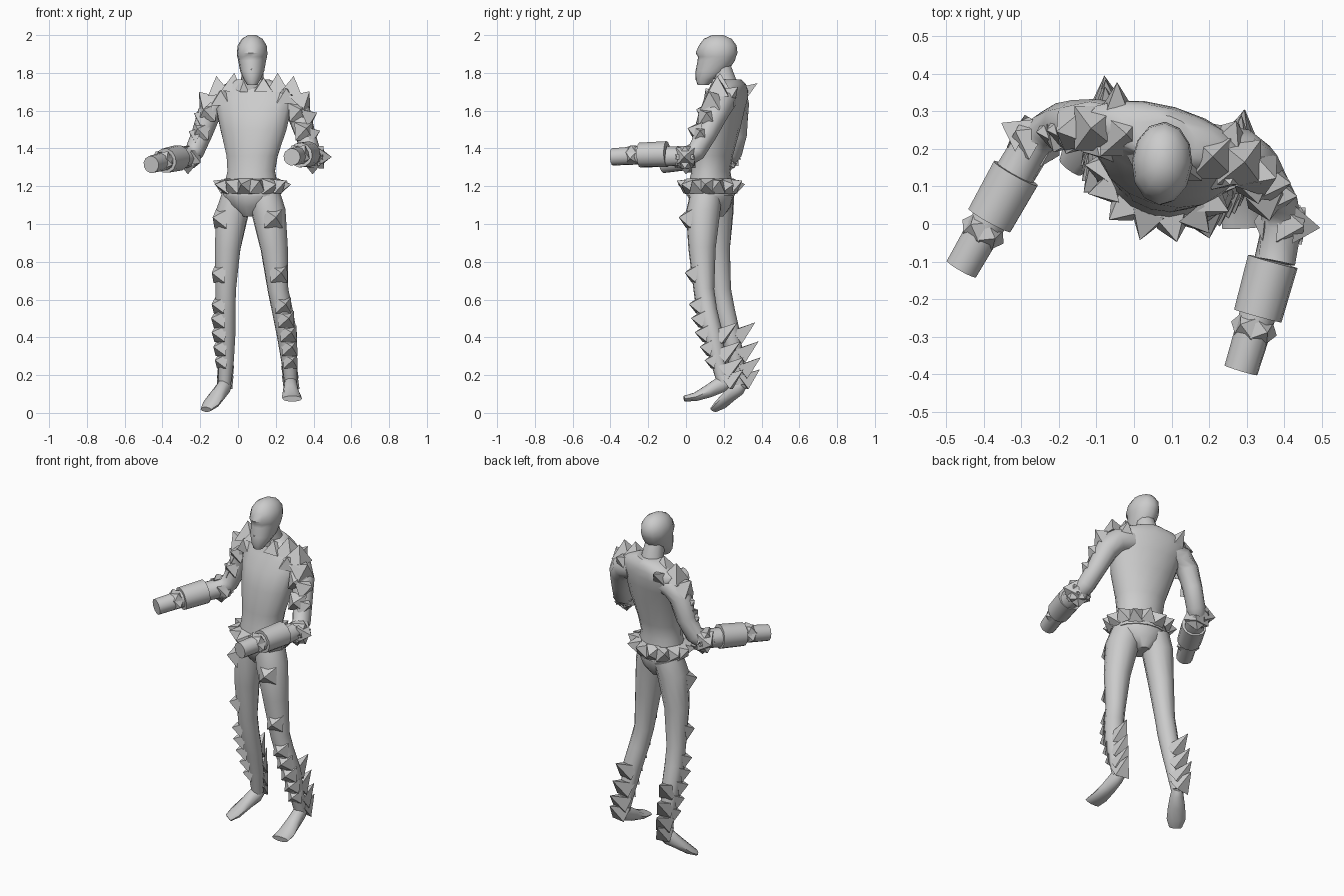
import bpy, bmesh, math
from mathutils import Vector, Matrix


def finish(name, bm, smooth=True):
    bmesh.ops.recalc_face_normals(bm, faces=bm.faces)
    me = bpy.data.meshes.new(name)
    bm.to_mesh(me)
    bm.free()
    ob = bpy.data.objects.new(name, me)
    bpy.context.collection.objects.link(ob)
    if smooth:
        bpy.ops.object.select_all(action='DESELECT')
        ob.select_set(True)
        bpy.context.view_layer.objects.active = ob
        bpy.ops.object.shade_smooth_by_angle(angle=math.radians(40))
    return ob


def skin(name, rings):
    bm = bmesh.new()
    vr = [[bm.verts.new(p) for p in r] for r in rings]
    n = len(vr[0])
    for a, b in zip(vr, vr[1:]):
        for i in range(n):
            bm.faces.new((a[i], a[(i + 1) % n], b[(i + 1) % n], b[i]))
    bm.faces.new(vr[0])
    bm.faces.new(vr[-1])
    return finish(name, bm)


def stack(name, levels, deg, n=14):
    """Horizontal ellipses: z, x, y, half width, half depth."""
    rot = Matrix.Rotation(math.radians(deg), 3, 'Z')
    rings = []
    for z, x, y, rx, ry in levels:
        rings.append([Vector((x, y, z)) + rot @ Vector((rx * math.cos(t), ry * math.sin(t), 0))
                      for t in (2 * math.pi * i / n for i in range(n))])
    return skin(name, rings)


def tube(name, pts, n=10, flat=None):
    """Sweep along points x, y, z, radius; flat gives optional heights."""
    P = [Vector(p[:3]) for p in pts]
    rings = []
    for i, p in enumerate(P):
        t = Vector()
        if i > 0:
            t += (p - P[i - 1]).normalized()
        if i < len(P) - 1:
            t += (P[i + 1] - p).normalized()
        t.normalize()
        ref = Vector((0, 0, 1)) if flat else Vector((0.3, -1, 0.7))
        u = t.cross(ref).normalized()
        v = u.cross(t)
        h = flat[i] if flat else pts[i][3]
        rings.append([p + u * pts[i][3] * math.cos(a) + v * h * math.sin(a)
                      for a in (2 * math.pi * k / n for k in range(n))])
    return skin(name, rings)


def spikes(name, items):
    """Square pyramids: base centre, direction, half base, height."""
    bm = bmesh.new()
    for base, d, r, h in items:
        d = Vector(d).normalized()
        q = d.to_track_quat('Z', 'Y').to_matrix().to_4x4() @ Matrix.Rotation(math.pi / 4, 4, 'Z')
        m = Matrix.Translation(Vector(base) + d * h / 2) @ q
        bmesh.ops.create_cone(bm, cap_ends=True, segments=4, radius1=r * 1.2, radius2=0, depth=h, matrix=m)
    return finish(name, bm, False)


# Torso with sloped shoulders, hips and neck
stack("torso", [(1.04, .065, .14, .04, .06), (1.09, .068, .135, .11, .10), (1.15, .07, .13, .15, .12),
                (1.21, .07, .13, .145, .115), (1.28, .07, .132, .13, .10), (1.36, .075, .14, .14, .105),
                (1.5, .082, .165, .182, .115), (1.6, .082, .19, .205, .11), (1.67, .083, .22, .225, .095),
                (1.71, .083, .23, .215, .082), (1.74, .08, .235, .155, .075), (1.765, .078, .225, .09, .065)], -16, 16)
stack("neck", [(1.68, .08, .22, .08, .07), (1.77, .077, .205, .06, .062), (1.84, .075, .18, .055, .06)], 0, 10)

# Head with brow ridge and tapered jaw
stack("head", [(1.735, .075, .09, .025, .028), (1.765, .075, .103, .045, .052), (1.81, .075, .137, .064, .086),
               (1.865, .075, .16, .074, .099), (1.885, .075, .164, .079, .101), (1.905, .075, .162, .081, .111),
               (1.945, .075, .168, .077, .1), (1.98, .075, .168, .055, .074), (2.0, .075, .168, .022, .03)], -4, 12)
spikes("nose", [((.07, .09, 1.835), (0, -.75, -.35), .024, .045)])

# Belt and its ring of spikes
stack("belt", [(1.15, .072, .13, .155, .125), (1.22, .072, .13, .155, .125)], -18, 16)
ring = []
for i in range(14):
    a = 2 * math.pi * (i + .5) / 14
    rot = Matrix.Rotation(math.radians(-18), 3, 'Z')
    o = rot @ Vector((.143 * math.cos(a), .113 * math.sin(a), 0))
    d = o.normalized() + Vector((0, 0, .45 if i % 2 else .15))
    ring.append((o + Vector((.072, .13, 1.2)), d, .05, .07))
spikes("belt_spikes", ring)

# Arms, gauntlets and wrist tubes
arms = {
    "left": [(.2, .2, 1.655, .07), (.28, .185, 1.64, .072), (.325, .155, 1.58, .065), (.355, .11, 1.48, .055),
             (.385, .055, 1.385, .052), (.395, .0, 1.355, .055), (.375, -.1, 1.36, .055)],
    "right": [(-.04, .25, 1.655, .07), (-.11, .265, 1.64, .07), (-.155, .27, 1.58, .062), (-.19, .27, 1.48, .055),
              (-.23, .25, 1.385, .052), (-.265, .22, 1.355, .055), (-.32, .13, 1.345, .055)]}
ends = {"left": ((.37, -.1, 1.37), (.33, -.245, 1.365), (.285, -.39, 1.355)),
        "right": ((-.315, .135, 1.35), (-.385, .01, 1.335), (-.46, -.12, 1.315))}
for side, pts in arms.items():
    tube(side + "_arm", pts)
    a, b, c = (Vector(p) for p in ends[side])
    tube(side + "_gauntlet", [(*a, .069), (*b, .066)], 12)
    tube(side + "_wrist_tube", [(*a.lerp(b, .7), .05), (*c, .046)], 12)
    # Small spikes in front of the gauntlet
    ax = (c - b).normalized()
    sidev = ax.cross(Vector((0, 0, 1)))
    ws = []
    for k in range(4):
        t = math.radians(-15 + 70 * k)
        d = sidev * math.cos(t) + Vector((0, 0, 1)) * math.sin(t)
        ws.append((b + ax * .035 + d * .036, d, .036, .03))
    # Elbow spikes
    e = Vector(pts[5][:3])
    out = Vector((1, -.1, 0)) if side == "left" else Vector((-.9, .5, 0))
    for d, h in ((out, .07), (out + Vector((0, 0, -1)), .055), (Vector((0, 0, -1)), .06),
                 (-out + Vector((0, 0, -.4)), .05), (out + Vector((0, 0, 1)), .05)):
        d.normalize()
        ws.append((e + d * .032, d, .058, h))
    spikes(side + "_forearm_spikes", ws)

# Shoulder-cap and upper-arm spikes
spikes("left_shoulder_spikes", [
    ((.135, .16, 1.71), (0, -.2, 1), .055, .065), ((.21, .18, 1.7), (0, 0, 1), .07, .1),
    ((.28, .165, 1.685), (.15, 0, 1), .07, .1), ((.325, .14, 1.64), (.6, -.2, .7), .065, .085),
    ((.355, .115, 1.56), (1, -.1, .45), .06, .07), ((.375, .08, 1.47), (1, -.1, .4), .055, .065),
    ((.25, .14, 1.67), (.1, -.6, .8), .06, .06), ((.32, .11, 1.59), (.2, -1, .3), .06, .06),
    ((.35, .065, 1.49), (.2, -1, .3), .058, .06), ((.25, .22, 1.68), (.25, .6, .5), .05, .075)])
spikes("right_shoulder_spikes", [
    ((.03, .19, 1.71), (.1, -.2, 1), .055, .065), ((-.03, .24, 1.7), (.1, 0, 1), .07, .1),
    ((-.1, .255, 1.685), (-.15, 0, 1), .07, .1), ((-.155, .255, 1.64), (-.6, -.1, .7), .062, .08),
    ((-.18, .255, 1.56), (-1, -.1, .5), .055, .06), ((-.21, .25, 1.47), (-1, -.1, .4), .055, .055),
    ((-.08, .215, 1.66), (-.2, -.6, .8), .06, .06), ((-.16, .235, 1.59), (-.4, -.9, .3), .058, .055),
    ((-.195, .235, 1.49), (-.4, -.9, .3), .055, .05), ((-.045, .295, 1.69), (0, .75, .5), .045, .1)])

# Legs and pointed feet
legs = {
    "left": [(.14, .105, 1.15, .085), (.163, .09, 1.06, .091), (.192, .085, .87, .073), (.212, .095, .65, .055),
             (.235, .11, .54, .055), (.258, .14, .42, .054), (.27, .17, .28, .042), (.28, .2, .15, .033)],
    "right": [(.0, .17, 1.15, .085), (-.03, .165, 1.06, .087), (-.055, .165, .87, .07), (-.065, .185, .65, .055),
              (-.067, .205, .54, .055), (-.065, .235, .42, .052), (-.063, .265, .28, .042), (-.07, .285, .15, .033)]}
for side, pts in legs.items():
    tube(side + "_leg", pts, 12)
tube("left_foot", [(.277, .225, .165, .028), (.278, .185, .15, .036), (.28, .12, .115, .042),
                   (.284, .05, .085, .052), (.287, -.01, .075, .052)], 10, (.03, .045, .036, .024, .016))
tube("right_foot", [(-.06, .3, .155, .028), (-.075, .275, .135, .036), (-.11, .23, .09, .047),
                    (-.145, .185, .045, .052), (-.17, .15, .018, .035)], 10, (.03, .045, .034, .026, .015))


def on_leg(side, z):
    pts = legs[side]
    for a, b in zip(pts, pts[1:]):
        if b[2] <= z <= a[2]:
            f = (a[2] - z) / (a[2] - b[2])
            return Vector(a[:3]).lerp(Vector(b[:3]), f), a[3] + (b[3] - a[3]) * f


# Thigh, knee, shin and calf spikes
for side, face in (("left", Vector((.25, -1, .12))), ("right", Vector((-.8, -.65, .12)))):
    face.normalize()
    back = Vector((.15 if side == "left" else -.1, .8, .62))
    items = []
    for z, r, h in ((1.02, .06, .06), (.73, .055, .055), (.565, .05, .055), (.49, .052, .06),
                    (.415, .052, .06), (.34, .05, .055), (.27, .045, .05)):
        p, rad = on_leg(side, z)
        items.append((p + face * (rad - .015), face, r, h))
    for z in (.4, .3, .215, .16):
        p, rad = on_leg(side, z)
        items.append((p + Vector((0, rad * .5, 0)), back, .05, .13 if z > .2 else .115))
    spikes(side + "_leg_spikes", items)
